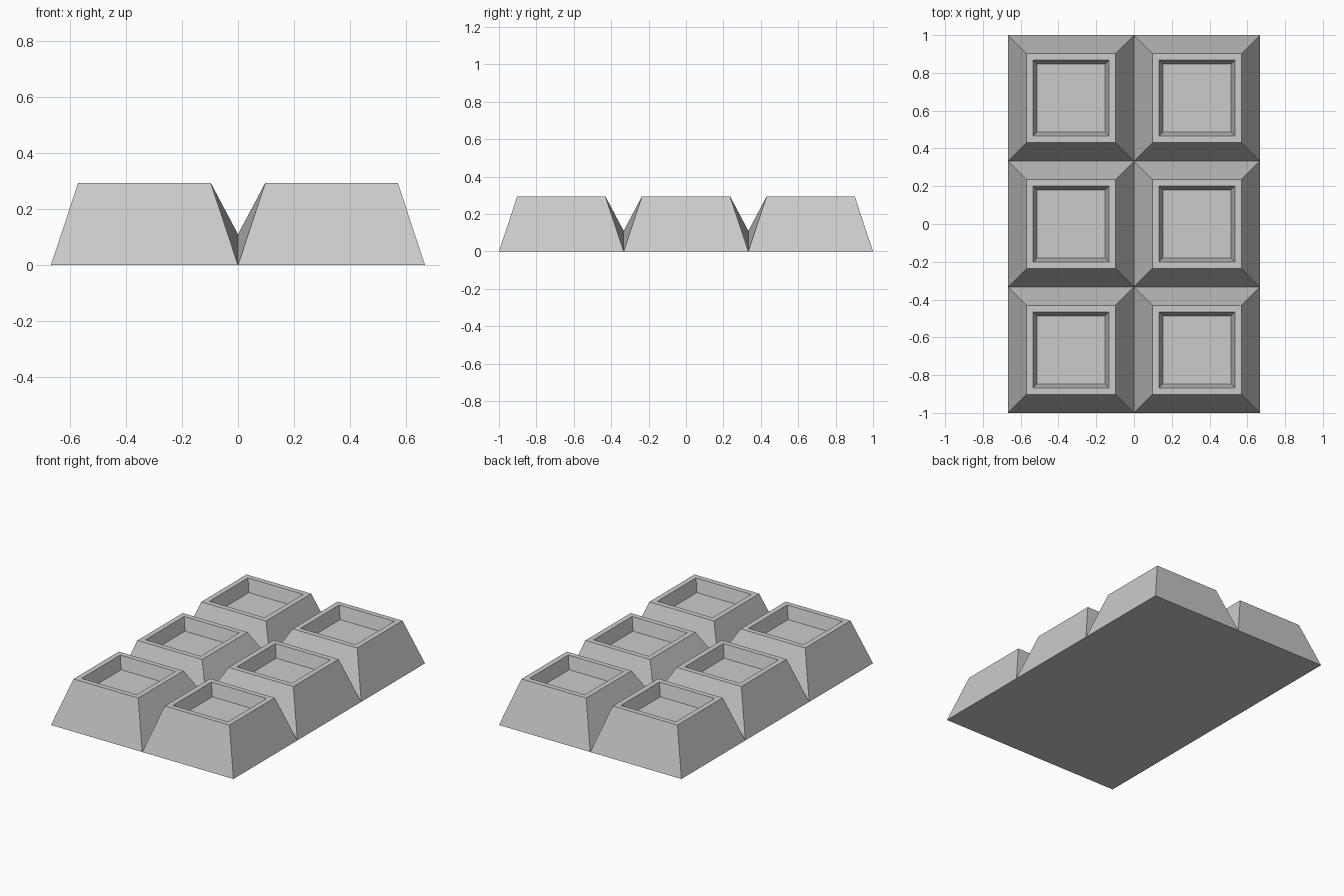
import bpy, bmesh

if "Cube" in bpy.data.objects:
    bpy.data.objects.remove(bpy.data.objects["Cube"])

CELL = 2 / 3
TOP, GROOVE, FLOOR = 0.293, 0.11, 0.21

bm = bmesh.new()

# Flat sheet of 2 x 3 square cells
bmesh.ops.create_grid(bm, x_segments=2, y_segments=3, size=1)
for v in bm.verts:
    v.co.x *= CELL
cells = list(bm.faces)
inner = [v for v in bm.verts if not v.is_boundary]
corners = [v for v in bm.verts if v.is_boundary and len(v.link_edges) == 2]
rim = [v for v in bm.verts if v.is_boundary]


def step(thickness, z):
    """Inset every cell and set the height of its shrunken face."""
    bmesh.ops.inset_individual(bm, faces=cells, thickness=thickness,
                               depth=0, use_even_offset=True)
    for f in cells:
        for v in f.verts:
            v.co.z = z


step(0.097, TOP)      # sloping sides
step(0.035, TOP)      # flat border
step(0.021, FLOOR)    # recessed panel

# Groove crossings sit above the base
for v in inner:
    v.co.z = GROOVE

# Flat underside closing the outer edge
bmesh.ops.contextual_create(bm, geom=[e for e in bm.edges if e.is_boundary])
bmesh.ops.recalc_face_normals(bm, faces=bm.faces)

mesh = bpy.data.meshes.new("segmented_bar")
bm.to_mesh(mesh)
bm.free()
bar = bpy.data.objects.new("segmented_bar", mesh)
bpy.context.collection.objects.link(bar)
